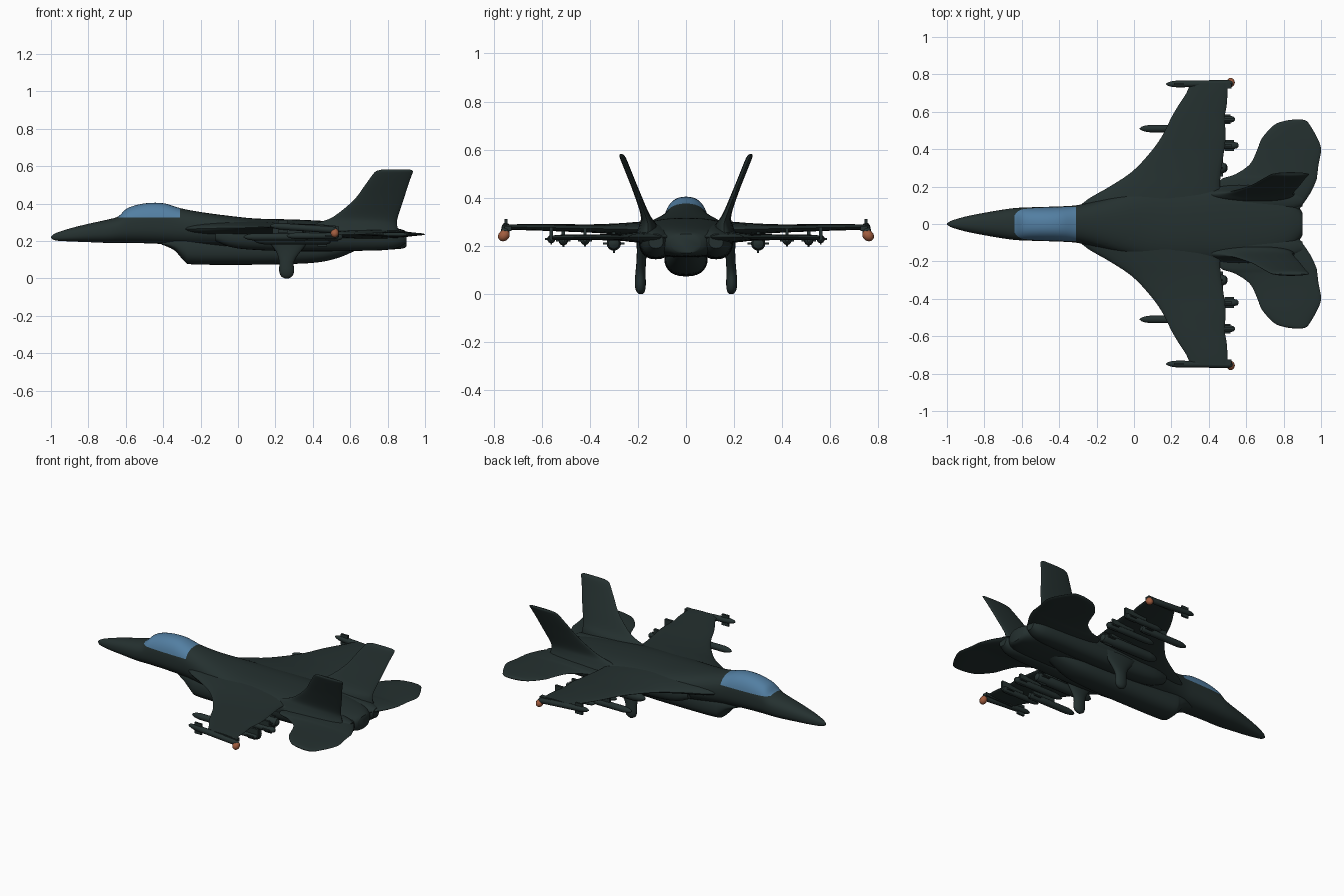
import bpy, bmesh, math
from mathutils import Vector

if "Cube" in bpy.data.objects:
    bpy.data.objects.remove(bpy.data.objects["Cube"])


def material(name, rgb):
    m = bpy.data.materials.new(name)
    m.diffuse_color = (*rgb, 1)
    m.use_nodes = True
    m.node_tree.nodes["Principled BSDF"].inputs["Base Color"].default_value = m.diffuse_color
    return m


DARK = material("dark_green_grey", (0.018, 0.030, 0.029))
BLUE = material("canopy_blue", (0.085, 0.21, 0.36))
RUST = material("rust_orange", (0.36, 0.11, 0.05))


def resample(rows, n):
    """Smooth Catmull-Rom interpolation through the given sections."""
    out = []
    for i in range(len(rows) - 1):
        a, b, c, d = (rows[max(0, min(len(rows) - 1, i + k))] for k in (-1, 0, 1, 2))
        for j in range(n):
            t = j / n
            out.append([0.5 * (2 * q + (r - p) * t + (2 * p - 5 * q + 4 * r - s) * t * t
                               + (3 * q - p - 3 * r + s) * t ** 3)
                        for p, q, r, s in zip(a, b, c, d)])
    out.append(list(rows[-1]))
    return out


def finish(name, bm, mats, mirror=False, angle=50):
    bmesh.ops.recalc_face_normals(bm, faces=bm.faces)
    me = bpy.data.meshes.new(name)
    bm.to_mesh(me)
    bm.free()
    ob = bpy.data.objects.new(name, me)
    bpy.context.collection.objects.link(ob)
    for m in mats:
        me.materials.append(m)
    bpy.ops.object.select_all(action='DESELECT')
    ob.select_set(True)
    bpy.context.view_layer.objects.active = ob
    bpy.ops.object.shade_smooth_by_angle(angle=math.radians(angle))
    if mirror:
        md = ob.modifiers.new("mirror", 'MIRROR')
        md.use_axis = (False, True, False)
        md.use_mirror_merge = False
    return ob


def loft(rings, bm=None):
    bm = bm or bmesh.new()
    vs = [[bm.verts.new(p) for p in r] for r in rings]
    n = len(vs[0])
    for a, b in zip(vs, vs[1:]):
        for i in range(n):
            bm.faces.new((a[i], a[(i + 1) % n], b[(i + 1) % n], b[i]))
    bm.faces.new(vs[0])
    bm.faces.new(vs[-1])
    return bm


def spow(v, p):
    return math.copysign(abs(v) ** p, v)


def body_ring(row, n=40, p=0.85):
    x, hw, lo, mid, hi = row
    pts = []
    for i in range(n):
        c, s = math.cos(2 * math.pi * i / n), math.sin(2 * math.pi * i / n)
        pts.append(Vector((x, hw * spow(c, p), mid + (hi - mid if s > 0 else mid - lo) * spow(s, p))))
    return pts


def foil(row, upright=False, n=28):
    """Section across a wing (span, front, back, offset, half thickness) or upright fin."""
    span, x0, x1, off, t = row
    pts = []
    for i in range(n):
        a = 2 * math.pi * i / n
        x = (x0 + x1) / 2 + (x1 - x0) / 2 * math.cos(a)
        w = off + t * math.sin(a)
        pts.append(Vector((x, w, span)) if upright else Vector((x, span, w)))
    return pts


def capsule(bm, a, b, r, n=14):
    """Slim round body with a pointed front and a blunt back."""
    a, b = Vector(a), Vector(b)
    rings = []
    for t, k in ((0, .1), (.03, .5), (.08, .8), (.16, 1), (.5, 1), (.93, 1), (.98, .75), (1, .3)):
        c = a.lerp(b, t)
        rings.append([c + Vector((0, r * k * math.cos(2 * math.pi * i / n),
                                  r * k * math.sin(2 * math.pi * i / n))) for i in range(n)])
    loft(rings, bm)


def box(bm, c, s):
    g = bmesh.ops.create_cube(bm, size=1)
    for v in g['verts']:
        v.co = Vector(c) + Vector(p * q for p, q in zip(v.co, s))


# Fuselage with the canopy cut cleanly into its surface: x, half width, bottom, widest z, top
body = [(-1, .003, .216, .22, .224), (-.975, .018, .203, .222, .242), (-.9, .04, .198, .228, .267),
        (-.8, .06, .194, .24, .292), (-.7, .077, .19, .25, .314), (-.64, .085, .19, .262, .332),
        (-.59, .088, .19, .27, .376), (-.5, .091, .188, .275, .401), (-.4, .094, .184, .275, .402),
        (-.31, .1, .178, .275, .376), (-.2, .122, .17, .268, .355), (-.05, .16, .16, .262, .335),
        (.1, .19, .15, .257, .32), (.3, .2, .148, .25, .315), (.5, .2, .15, .245, .305),
        (.7, .18, .152, .232, .29), (.82, .14, .155, .222, .275), (.88, .09, .16, .215, .26),
        (.9, .06, .17, .213, .25)]
bm = loft([body_ring(r) for r in resample(body, 5)])
for co, no in (((0, 0, .325), (0, 0, 1)), ((-.64, 0, 0), (1, 0, 0)), ((-.31, 0, 0), (1, 0, 0))):
    bmesh.ops.bisect_plane(bm, geom=bm.verts[:] + bm.edges[:] + bm.faces[:], dist=1e-5,
                           plane_co=co, plane_no=no)
for f in bm.faces:
    c = f.calc_center_median()
    f.material_index = int(c.z > .325 and -.64 < c.x < -.31)
finish("fuselage", bm, [DARK, BLUE])

# Belly intake duct
duct = [(-.41, .04, .182, .19, .215), (-.34, .07, .15, .18, .23), (-.285, .083, .09, .16, .24),
        (-.24, .088, .075, .15, .24), (0, .09, .073, .15, .24), (.2, .09, .075, .15, .24),
        (.42, .085, .085, .15, .24), (.55, .07, .115, .17, .24), (.66, .04, .165, .19, .22)]
finish("intake_duct", loft([body_ring(r, 28) for r in resample(duct, 4)]), [DARK])

# Engine side fairings
fair = [(-.12, .03, .2, .23, .26), (0, .06, .16, .22, .28), (.3, .07, .145, .22, .29),
        (.6, .07, .147, .22, .29), (.82, .06, .155, .22, .27), (.9, .03, .19, .22, .25)]
bm = loft([[p + Vector((0, .125, 0)) for p in body_ring(r, 24)] for r in resample(fair, 4)])
finish("engine_fairing", bm, [DARK], True)

# Main wing with blended root: y, leading x, trailing x, z, half thickness
wing = [(.05, -.34, .5, .265, .045), (.13, -.25, .47, .265, .04), (.2, -.13, .46, .268, .032),
        (.28, -.01, .465, .27, .024), (.38, .085, .48, .272, .018), (.47, .15, .49, .274, .016),
        (.57, .2, .485, .276, .014), (.63, .235, .495, .277, .013), (.7, .28, .5, .278, .012),
        (.75, .3, .5, .278, .011)]
finish("wing", loft([foil(r) for r in resample(wing, 4)]), [DARK], True)

# Tailplane
tail = [(.06, .4, .87, .236, .03), (.16, .44, .94, .236, .025), (.235, .46, .975, .236, .019),
        (.265, .54, .98, .236, .015), (.32, .62, .987, .236, .013), (.4, .66, 1, .236, .012),
        (.46, .685, .98, .236, .012), (.53, .75, .94, .235, .011), (.552, .81, .92, .235, .008),
        (.558, .85, .9, .235, .003)]
finish("tailplane", loft([foil(r) for r in resample(tail, 4)]), [DARK], True)

# Canted fin: z, leading x, trailing x, y, half thickness
fin = [(.25, .36, .86, .16, .05), (.29, .41, .85, .158, .035), (.33, .51, .855, .17, .019),
       (.42, .62, .885, .204, .014), (.5, .68, .91, .236, .013), (.555, .72, .93, .258, .013),
       (.574, .74, .935, .266, .011), (.582, .77, .92, .269, .004)]
finish("tail_fin", loft([foil(r, True) for r in resample(fin, 4)]), [DARK], True)

# Lower pods hanging under the wing roots
pod = [(0, .25, .27, .188, .008), (.012, .23, .29, .189, .018), (.04, .22, .3, .19, .023),
       (.09, .22, .3, .189, .021), (.15, .2, .34, .185, .02), (.22, .14, .4, .18, .025)]
finish("lower_pod", loft([foil(r, True) for r in resample(pod, 3)]), [DARK], True)

# Under-wing stores with pylons and tail fins
bm = bmesh.new()
for y, z, x0, x1, r in ((.51, .222, .03, .38, .02), (.42, .222, .2, .56, .019),
                        (.56, .228, .26, .54, .017), (.3, .21, .08, .5, .03)):
    capsule(bm, (x0, y, z), (x1, y, z), r)
    box(bm, ((x0 + x1) / 2 + .06, y, z + .025), (.16, .014, .05))
    box(bm, (x1 - .05, y, z), (.05, r * 3, .008))
    box(bm, (x1 - .05, y, z), (.05, .008, r * 2.6))
finish("wing_store", bm, [DARK], True, 35)

# Wingtip missile and its small fins
bm = bmesh.new()
capsule(bm, (.17, .748, .282), (.53, .752, .258), .018)
box(bm, (.24, .748, .277), (.05, .012, .07))
box(bm, (.42, .74, .272), (.2, .03, .022))
finish("wingtip_missile", bm, [DARK], True, 35)

# Orange missile tip
bm = bmesh.new()
bmesh.ops.create_uvsphere(bm, u_segments=20, v_segments=12, radius=1)
for v in bm.verts:
    v.co = Vector((.517 + v.co.x * .022, .757 + v.co.y * .024 - v.co.z * .004, .243 + v.co.z * .024))
finish("missile_tip", bm, [RUST], True)
